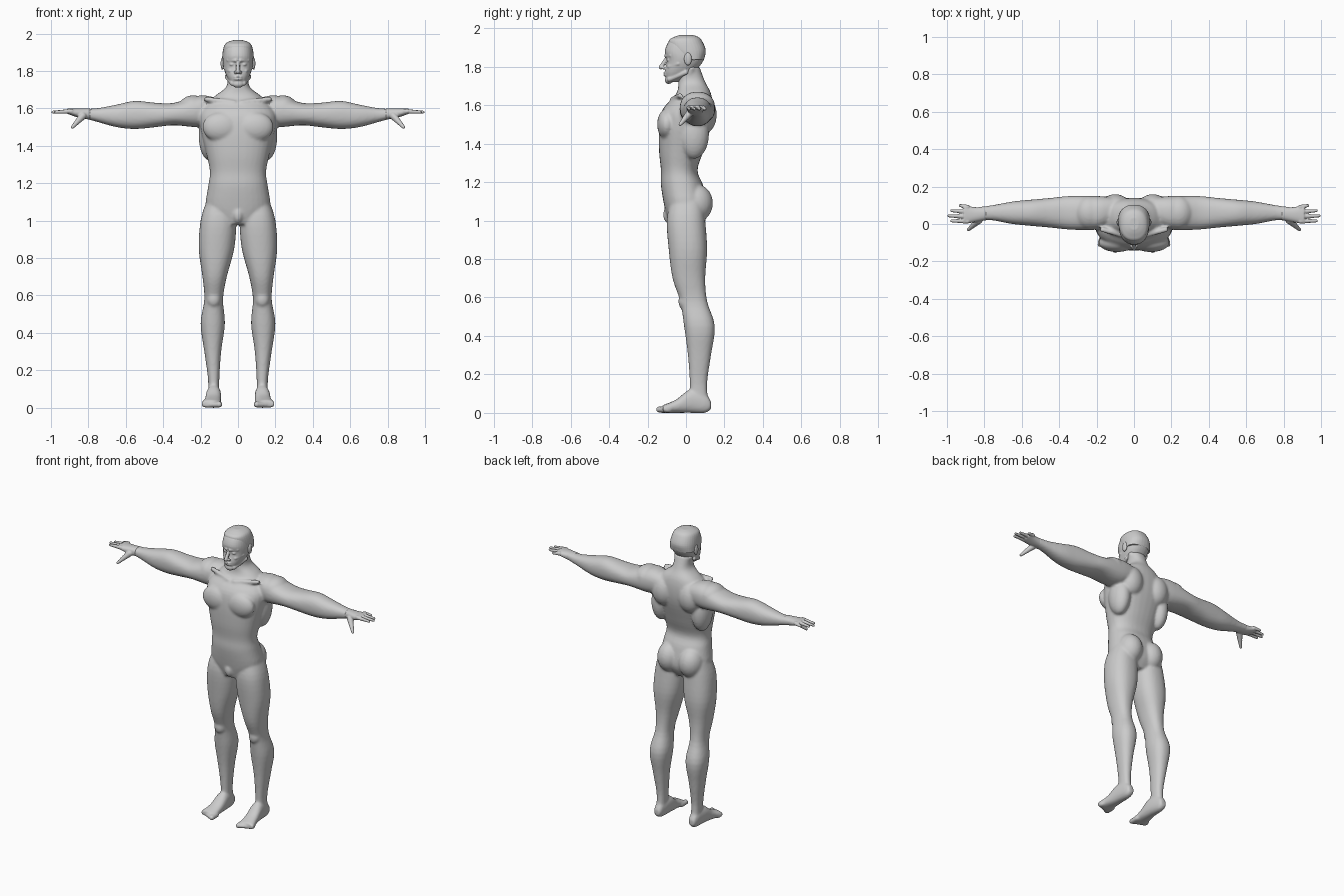
import bpy, bmesh, math
from mathutils import Vector, Matrix

default_cube = bpy.data.objects.get("Cube")
if default_cube:
    bpy.data.objects.remove(default_cube, do_unlink=True)

colour = (0.6, 0.6, 0.6, 1)
grey = bpy.data.materials.new("light_grey")
grey.use_nodes = True
grey.diffuse_color = colour
grey.node_tree.nodes["Principled BSDF"].inputs["Base Color"].default_value = colour

LEFT, RIGHT = 1, -1
SIDE_NAMES = {LEFT: "left", RIGHT: "right"}
SEGMENTS = 32
STEPS = 4


def spline(before, start, end, after, t):
    """Catmull-Rom value between start and end."""
    leave, arrive = (end - before) / 2, (after - start) / 2
    ease = t * t * (3 - 2 * t)
    return (start + (end - start) * ease
            + leave * t * (1 - t) ** 2 - arrive * t * t * (1 - t))


def smooth_rings(rings):
    """Add in-between cross-sections along a smooth curve."""
    padded = [rings[0], *rings, rings[-1]]
    result = []
    for group in zip(padded, padded[1:], padded[2:], padded[3:]):
        for step in range(STEPS):
            result.append([spline(*values, step / STEPS) for values in zip(*group)])
    result.append(rings[-1])
    return result


def rounded(low, high, wave, power):
    """Point of a superellipse along one of its two directions."""
    offset = math.copysign(abs(wave) ** (2 / power), wave)
    return (low + high) / 2 + (high - low) / 2 * offset


def loft(bm, axis, rings, side=LEFT, power=2.3):
    """Skin rings given as (position, u min, u max, v min, v max)."""
    loops = []
    for along, u_min, u_max, v_min, v_max in smooth_rings(rings):
        loop = []
        for k in range(SEGMENTS):
            angle = math.tau * k / SEGMENTS
            u = rounded(u_min, u_max, math.cos(angle), power)
            v = rounded(v_min, v_max, math.sin(angle), power)
            x, y, z = {"x": (along, u, v), "y": (u, along, v), "z": (u, v, along)}[axis]
            loop.append(bm.verts.new((x * side, y, z)))
        loops.append(loop)
    for lower, upper in zip(loops, loops[1:]):
        for k in range(SEGMENTS):
            bm.faces.new((lower[k - 1], lower[k], upper[k], upper[k - 1]))
    bm.faces.new(loops[0])
    bm.faces.new(loops[-1])


def symmetric(rings):
    """Turn (height, half width, front, back) into full cross-sections."""
    return [(z, -half, half, front, back) for z, half, front, back in rings]


def blob(bm, center, radii, side=LEFT):
    x, y, z = center
    place = Matrix.Translation((x * side, y, z)) @ Matrix.Diagonal((*radii, 1))
    bmesh.ops.create_uvsphere(bm, u_segments=24, v_segments=16, radius=1, matrix=place)


def capsule(bm, start, end, start_radius, end_radius, side=LEFT):
    """Tapered rod with round ends."""
    a, b = (Vector((x * side, y, z)) for x, y, z in (start, end))
    turn = (b - a).to_track_quat("Z", "Y").to_matrix().to_4x4()
    bmesh.ops.create_cone(bm, cap_ends=True, segments=16,
                          radius1=start_radius, radius2=end_radius,
                          depth=(b - a).length, matrix=Matrix.Translation((a + b) / 2) @ turn)
    for point, radius in ((a, start_radius), (b, end_radius)):
        blob(bm, point, (radius, radius, radius))


def finish(bm, name, voxel, iterations):
    """Make the object and blend its pieces into one smooth skin."""
    bmesh.ops.recalc_face_normals(bm, faces=bm.faces)
    for face in bm.faces:
        face.smooth = True
    mesh = bpy.data.meshes.new(name)
    bm.to_mesh(mesh)
    bm.free()
    mesh.materials.append(grey)
    obj = bpy.data.objects.new(name, mesh)
    bpy.context.collection.objects.link(obj)
    remesh = obj.modifiers.new("blend", "REMESH")
    remesh.mode = "VOXEL"
    remesh.voxel_size = voxel
    remesh.use_smooth_shade = True
    soften = obj.modifiers.new("soften", "SMOOTH")
    soften.factor = 0.5
    soften.iterations = iterations


# Torso and neck
body = bmesh.new()
loft(body, "z", symmetric([
    (.98, .09, -.09, .07), (1.06, .17, -.11, .11), (1.18, .16, -.13, .09),
    (1.26, .15, -.13, .06), (1.36, .17, -.14, .09), (1.49, .2, -.14, .13),
    (1.58, .2, -.12, .14), (1.66, .13, -.05, .13), (1.72, .06, -.04, .1), (1.8, .06, -.04, .07)]))
blob(body, center=(0, -.08, 1.03), radii=(.03, .04, .05))

for side in (LEFT, RIGHT):
    # Legs and kneecaps
    loft(body, "z", [
        (1.1, .03, .17, -.08, .09), (1, .01, .2, -.1, .1), (.85, .02, .21, -.09, .11),
        (.7, .06, .19, -.07, .1), (.58, .08, .18, -.03, .11), (.45, .07, .2, -.01, .15),
        (.3, .09, .18, .01, .13), (.15, .1, .16, .02, .11), (.03, .1, .16, .02, .12)], side)
    blob(body, center=(.13, 0, .58), radii=(.04, .04, .05), side=side)
    # Feet and toes
    loft(body, "y", [
        (.13, .11, .15, .02, .06), (.1, .1, .16, 0, .1), (.02, .09, .17, 0, .12),
        (-.05, .09, .18, 0, .07), (-.12, .09, .2, 0, .04)], side)
    for toe in range(5):
        x, radius = .1 + .02 * toe, .017 - .001 * toe
        capsule(body, (x, -.09, radius), (x, -.14 + .01 * toe, radius), radius, radius, side)
    # Arms
    loft(body, "x", [
        (.1, .01, .14, 1.53, 1.65), (.2, -.03, .15, 1.5, 1.67), (.34, -.03, .15, 1.51, 1.63),
        (.44, -.02, .14, 1.5, 1.63), (.55, -.01, .13, 1.49, 1.64), (.65, 0, .12, 1.5, 1.62),
        (.76, .02, .1, 1.53, 1.6), (.84, .02, .09, 1.55, 1.6)], side)
    # Buttocks, chest, shoulder blades, flanks and shoulders
    blob(body, center=(.08, .05, 1.09), radii=(.08, .09, .1), side=side)
    blob(body, center=(.09, -.1, 1.5), radii=(.1, .05, .08), side=side)
    blob(body, center=(.1, .09, 1.55), radii=(.08, .07, .1), side=side)
    blob(body, center=(.15, .04, 1.45), radii=(.06, .08, .13), side=side)
    blob(body, center=(.24, .06, 1.6), radii=(.08, .09, .07), side=side)
    # Collarbones and neck muscles
    capsule(body, (.02, -.07, 1.63), (.17, -.03, 1.65), .014, .014, side)
    capsule(body, (.05, .03, 1.79), (.01, -.04, 1.65), .016, .012, side)
finish(body, "body", voxel=.008, iterations=5)

# Hands with four fingers and a thumb
for side, side_name in SIDE_NAMES.items():
    hand = bmesh.new()
    loft(hand, "x", [(.79, .02, .09, 1.54, 1.6), (.85, .01, .09, 1.55, 1.6),
                     (.91, 0, .1, 1.57, 1.6)], side)
    for finger in range(4):
        y = .09 - .025 * finger
        tip = .99 - .015 * (finger - 2) ** 2
        capsule(hand, (.89, y, 1.585), (tip, y * 1.1, 1.58), .013, .008, side)
    capsule(hand, (.83, .02, 1.56), (.885, -.03, 1.5), .02, .009, side)
    finish(hand, side_name + "_hand", voxel=.004, iterations=2)

# Head with nose, chin and lips
head = bmesh.new()
skull = [(1.72, .03, -.1, -.04), (1.77, .06, -.11, .04), (1.83, .08, -.1, .09),
         (1.88, .08, -.11, .1), (1.93, .07, -.09, .08), (1.95, .05, -.06, .06),
         (1.96, .02, -.03, .03)]
loft(head, "z", symmetric(skull))
capsule(head, (0, -.1, 1.845), (0, -.13, 1.797), .009, .012)
blob(head, center=(0, -.09, 1.73), radii=(.03, .02, .02))
for lip_height in (1.756, 1.768):
    blob(head, center=(0, -.105, lip_height), radii=(.024, .012, .006))
# Nostrils, eyes, brows, cheekbones and jaw
for side in (LEFT, RIGHT):
    blob(head, center=(.013, -.117, 1.793), radii=(.01, .01, .008), side=side)
    blob(head, center=(.032, -.09, 1.835), radii=(.014, .012, .008), side=side)
    capsule(head, (.012, -.105, 1.856), (.055, -.08, 1.858), .009, .007, side)
    capsule(head, (.04, -.085, 1.8), (.068, -.04, 1.815), .012, .01, side)
    capsule(head, (.03, -.085, 1.735), (.06, 0, 1.77), .014, .012, side)
finish(head, "head", voxel=.004, iterations=3)

# Short hair: the skull grown slightly, with a hairline that recedes downward
hair = bmesh.new()
hairline = 1.8
loft(hair, "z", symmetric([
    (z + .005, half + .004, max(front, hairline - z), back + .003)
    for z, half, front, back in skull if z > hairline]))
finish(hair, "hair", voxel=.004, iterations=1)

# Ears
for side, side_name in SIDE_NAMES.items():
    ear = bmesh.new()
    blob(ear, center=(.083, .01, 1.84), radii=(.01, .02, .034), side=side)
    finish(ear, side_name + "_ear", voxel=.003, iterations=1)
